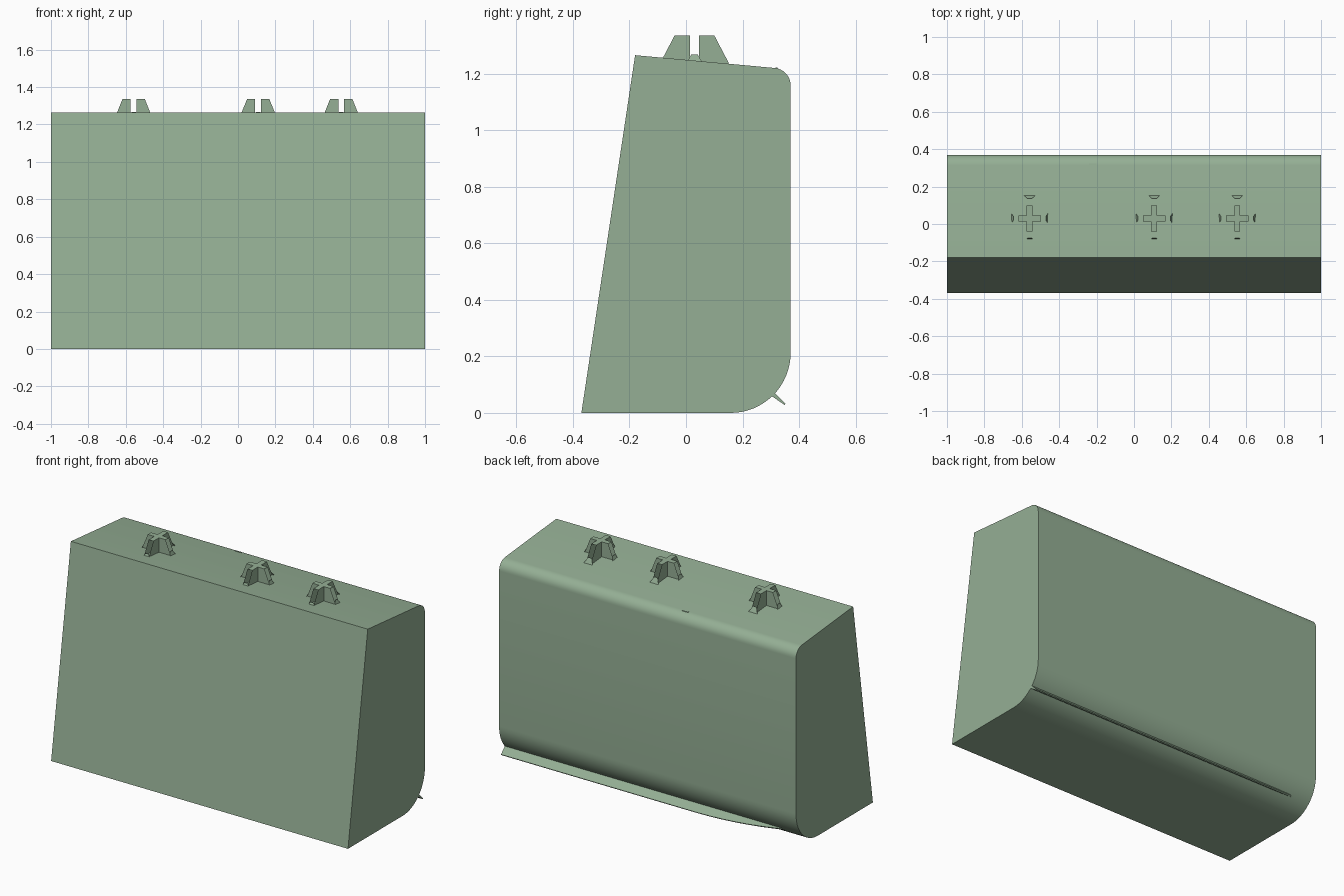
import bpy, bmesh, math

if "Cube" in bpy.data.objects:
    bpy.data.objects.remove(bpy.data.objects["Cube"])


def make_object(name, verts, faces, recalc=True):
    me = bpy.data.meshes.new(name)
    me.from_pydata(verts, [], faces)
    if recalc:
        bm = bmesh.new()
        bm.from_mesh(me)
        bmesh.ops.recalc_face_normals(bm, faces=bm.faces)
        bm.to_mesh(me)
        bm.free()
    ob = bpy.data.objects.new(name, me)
    bpy.context.collection.objects.link(ob)
    mat = bpy.data.materials.get("soft_green") or bpy.data.materials.new("soft_green")
    mat.diffuse_color = (0.30, 0.43, 0.30, 1)
    mat.use_nodes = True
    mat.node_tree.nodes["Principled BSDF"].inputs["Base Color"].default_value = mat.diffuse_color
    me.materials.append(mat)
    return ob


def smooth(ob, angle=30):
    bpy.ops.object.select_all(action='DESELECT')
    ob.select_set(True)
    bpy.context.view_layer.objects.active = ob
    bpy.ops.object.shade_smooth_by_angle(angle=math.radians(angle))


def loft(name, sections):
    """Skin a list of closed cross-sections, with end caps."""
    n = len(sections[0])
    verts = [p for s in sections for p in s]
    faces = [[k * n + i, k * n + (i + 1) % n, (k + 1) * n + (i + 1) % n, (k + 1) * n + i]
             for k in range(len(sections) - 1) for i in range(n)]
    faces += [list(range(n)), list(range(len(verts) - n, len(verts)))]
    return make_object(name, verts, faces)


def arc(cy, cz, r, a0, a1, steps):
    return [(cy + r * math.cos(math.radians(a0 + (a1 - a0) * i / steps)),
             cz + r * math.sin(math.radians(a0 + (a1 - a0) * i / steps)))
            for i in range(steps + 1)]


# Body: side profile with rounded back edges, swept along x
profile = [(-0.37, 0)] + arc(0.158, 0.212, 0.212, -90, 0, 16)
profile += arc(0.308, 1.158, 0.062, 0, 84.6, 8) + [(-0.18, 1.265)]
smooth(loft("body", [[(x, y, z) for y, z in profile] for x in (-1, 1)]))

# Lip: thin wedge under the rounded back edge, fading out towards the left
sections = []
for i in range(25):
    x = -0.88 + 1.88 * i / 24
    w = 1 - (max(0, -0.3 - x) / 0.6) ** 2
    sections.append([(x, 0.293, 0.066), (x, 0.309, 0.076),
                     (x, 0.309 + 0.043 * w, 0.069 - 0.036 * w),
                     (x, 0.304 + 0.045 * w, 0.062 - 0.034 * w)])
smooth(loft("back_lip", sections))


# Knobs: plus-shaped top on thin walls that splay outwards, with a small foot on each arm
def knob(name, cx, cy=0.03, top=1.335, base=1.236):
    verts, faces = [], []

    def face(pts):
        faces.append(list(range(len(verts), len(verts) + len(pts))))
        verts.extend((cx + x, cy + y, z) for x, y, z in pts)

    h = 0.016
    ax, ay = 0.06, 0.07
    face([(ax, -h, top), (ax, h, top), (h, h, top), (h, ay, top), (-h, ay, top), (-h, h, top),
          (-ax, h, top), (-ax, -h, top), (-h, -h, top), (-h, -ay, top), (h, -ay, top), (h, -h, top)])
    for s in (1, -1):
        for swap, t, b in ((False, 0.06, 0.1), (True, 0.07, 0.122)):
            def put(pts):
                face([(v, s * u, z) if swap else (s * u, v, z) for u, v, z in pts])
            m = b + (t - b) * 0.32
            zm = base + (top - base) * 0.32
            for side in (1, -1):
                put([(h, side * h, top), (t, side * h, top),
                     (b, side * h, base), (h, side * h, base)])
            put([(b, -0.03, base), (b, 0.03, base), (m, 0.011, zm), (m, -0.011, zm)])
    return make_object(name, verts, faces, recalc=False)


for label, x in (("left", -0.558), ("middle", 0.108), ("right", 0.552)):
    knob("knob_" + label, x)

# Small raised mark near the back of the top
loft("top_mark", [[(x, 0.316, 1.215), (x, 0.324, 1.215), (x, 0.324, 1.221), (x, 0.316, 1.222)]
                  for x in (-0.24, -0.20)])
